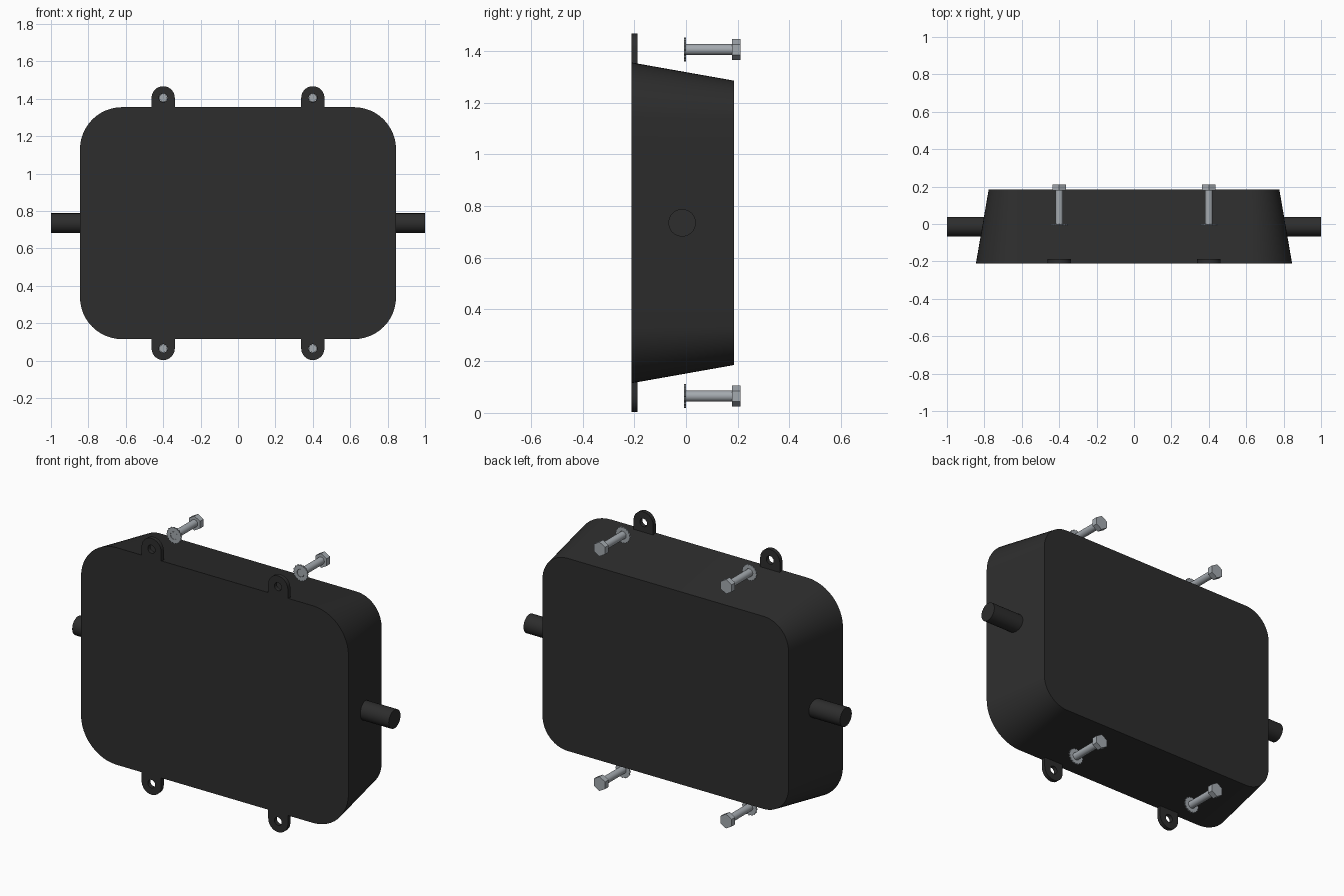
import bpy
import bmesh
from math import sin, cos, pi, tau, radians

cube = bpy.data.objects.get("Cube")
if cube:
    bpy.data.objects.remove(cube, do_unlink=True)


def material(name, rgb):
    m = bpy.data.materials.new(name)
    m.use_nodes = True
    m.diffuse_color = (*rgb, 1)
    bsdf = m.node_tree.nodes["Principled BSDF"]
    bsdf.inputs["Base Color"].default_value = (*rgb, 1)
    bsdf.inputs["Roughness"].default_value = 0.6
    return m


BLACK = material("black plastic", (0.026, 0.026, 0.026))
STEEL = material("steel", (0.37, 0.40, 0.43))

MID_Z = 0.735       # height of the housing centre
FRONT = -0.21       # front plane
EAR_X, EAR_Z = 0.4, 0.67


def finish(name, bm, mat):
    bmesh.ops.recalc_face_normals(bm, faces=bm.faces)
    mesh = bpy.data.meshes.new(name)
    bm.to_mesh(mesh)
    bm.free()
    mesh.materials.append(mat)
    obj = bpy.data.objects.new(name, mesh)
    bpy.context.collection.objects.link(obj)
    bpy.ops.object.select_all(action='DESELECT')
    obj.select_set(True)
    bpy.context.view_layer.objects.active = obj
    bpy.ops.object.shade_smooth_by_angle(angle=radians(30))
    return obj


def loop(bm, pts, y):
    return [bm.verts.new((x, y, z)) for x, z in pts]


def bridge(bm, a, b):
    n = len(a)
    for i in range(n):
        j = (i + 1) % n
        bm.faces.new((a[i], a[j], b[j], b[i]))


def loft(name, sections, mat):
    """Capped solid through (points, y) sections."""
    bm = bmesh.new()
    loops = [loop(bm, p, y) for p, y in sections]
    for a, b in zip(loops, loops[1:]):
        bridge(bm, a, b)
    bm.faces.new(loops[0])
    bm.faces.new(loops[-1])
    return finish(name, bm, mat)


def holed_plate(name, outer, inner, y0, y1, mat):
    """Flat plate with a hole; both outlines have equal point counts."""
    bm = bmesh.new()
    o0, o1 = loop(bm, outer, y0), loop(bm, outer, y1)
    i0, i1 = loop(bm, inner, y0), loop(bm, inner, y1)
    for a, b in ((o0, o1), (o1, i1), (i1, i0), (i0, o0)):
        bridge(bm, a, b)
    return finish(name, bm, mat)


def circle(cx, cz, r, n=32, start=0.0):
    return [(cx + r * cos(start + tau * i / n), cz + r * sin(start + tau * i / n))
            for i in range(n)]


def rounded_rect(hx, hz, r, n=12):
    pts = []
    for k, (sx, sz) in enumerate(((1, 1), (-1, 1), (-1, -1), (1, -1))):
        for i in range(n + 1):
            a = (k + i / n) * pi / 2
            pts.append((sx * (hx - r) + r * cos(a), MID_Z + sz * (hz - r) + r * sin(a)))
    return pts


def ear_outline(cx, cz, up, r=0.062, leg=0.055, n=32):
    """Round outer end, straight legs running into the housing."""
    pts = []
    for i in range(n):
        a = tau * i / n
        c, s = cos(a), sin(a)
        if s < -1e-6:
            k = 1 / max(abs(c), abs(s))
            c, s = c * k, s * k * leg / r
        pts.append((cx + r * c, cz + up * r * s))
    return pts


def mirrored_circle(cx, cz, up, r):
    return [(x, cz + up * (z - cz)) for x, z in circle(cx, cz, r)]


# Tapered housing
loft("housing", [(rounded_rect(0.845, 0.62, 0.225), FRONT),
                 (rounded_rect(0.777, 0.55, 0.157), 0.185)], BLACK)

# Side shafts
for side, label in ((1, "left"), (-1, "right")):
    bm = bmesh.new()
    bmesh.ops.create_cone(bm, cap_ends=True, segments=48,
                          radius1=0.053, radius2=0.053, depth=0.3)
    for v in bm.verts:
        x, y, z = v.co
        v.co = (side * 0.85 + z, y - 0.015, MID_Z + x)
    finish(label + "_shaft", bm, BLACK)

# Mounting ears, each with a bolt and washer behind it
for side, label in ((1, "left"), (-1, "right")):
    for up, level in ((1, "upper"), (-1, "lower")):
        tag = f"{level}_{label}_"
        cx, cz = side * EAR_X, MID_Z + up * EAR_Z
        holed_plate(tag + "ear", ear_outline(cx, cz, up),
                    mirrored_circle(cx, cz, up, 0.023), FRONT, -0.187, BLACK)
        # toothed lock washer
        teeth = []
        for i, (x, z) in enumerate(circle(0, 0, 1, 64)):
            r = 0.047 if i % 4 < 2 else 0.043
            teeth.append((cx + r * x, cz + r * z))
        holed_plate(tag + "washer", teeth, circle(cx, cz, 0.022, 64),
                    -0.007, 0.0, STEEL)
        loft(tag + "bolt_shank", [(circle(cx, cz, 0.021), -0.006),
                                  (circle(cx, cz, 0.021), 0.185)], STEEL)
        loft(tag + "bolt_head", [(circle(cx, cz, 0.041, 6, pi / 2), 0.178),
                                 (circle(cx, cz, 0.041, 6, pi / 2), 0.21)], STEEL)
